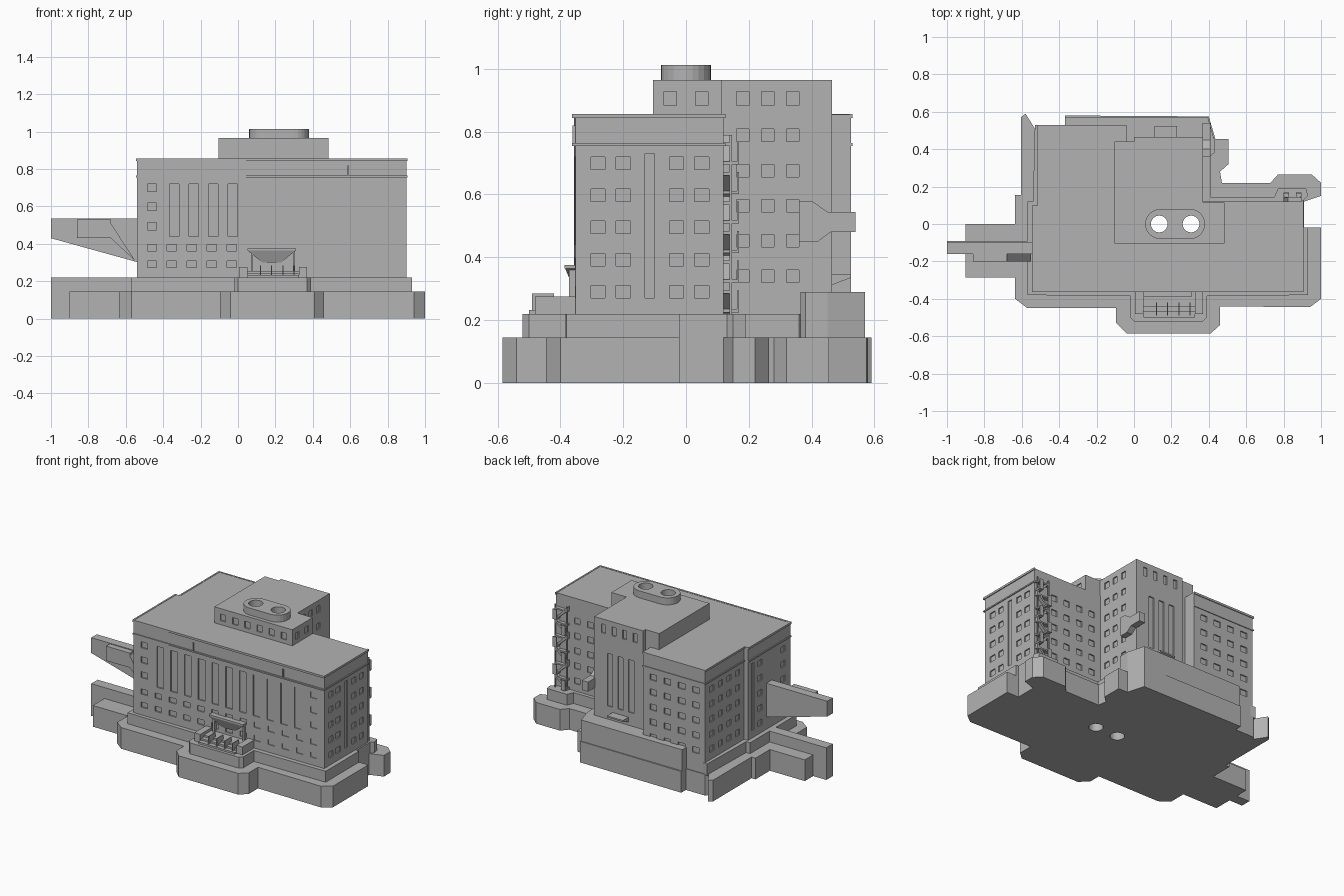
import bpy, bmesh, math
from mathutils import Vector, Matrix

old = bpy.data.objects.get("Cube")
if old:
    bpy.data.objects.remove(old, do_unlink=True)

grey = bpy.data.materials.new("plain_grey")
grey.use_nodes = True
COLOUR = (0.45, 0.45, 0.45, 1)
grey.diffuse_color = COLOUR
grey.node_tree.nodes["Principled BSDF"].inputs["Base Color"].default_value = COLOUR


def finish(name, bm):
    bmesh.ops.recalc_face_normals(bm, faces=bm.faces)
    me = bpy.data.meshes.new(name)
    bm.to_mesh(me)
    bm.free()
    me.materials.append(grey)
    ob = bpy.data.objects.new(name, me)
    bpy.context.collection.objects.link(ob)
    return ob


def extrude(name, pts, vec):
    bm = bmesh.new()
    f = bm.faces.new([bm.verts.new(p) for p in pts])
    r = bmesh.ops.extrude_face_region(bm, geom=[f])
    bmesh.ops.translate(bm, vec=vec, verts=[v for v in r["geom"] if isinstance(v, bmesh.types.BMVert)])
    return finish(name, bm)


def slab(name, pts, z0, z1):
    return extrude(name, [(x, y, z0) for x, y in pts], (0, 0, z1 - z0))


def side_profile(name, pts, y0, y1):
    return extrude(name, [(x, y0, z) for x, z in pts], (0, y1 - y0, 0))


def add_box(bm, lo, hi):
    lo, hi = Vector(lo), Vector(hi)
    m = Matrix.Translation((lo + hi) / 2) @ Matrix.Diagonal((*(hi - lo), 1))
    bmesh.ops.create_cube(bm, size=1, matrix=m)


def boxes(name, items):
    bm = bmesh.new()
    for lo, hi in items:
        add_box(bm, lo, hi)
    return finish(name, bm)


def cut(ob, cutter):
    m = ob.modifiers.new("cut", "BOOLEAN")
    m.operation, m.object, m.solver = "DIFFERENCE", cutter, "EXACT"
    bpy.context.view_layer.objects.active = ob
    bpy.ops.object.modifier_apply(modifier=m.name)


# Stepped ground plinth
base = slab("base", [
    (-.635, 0), (-.9, 0), (-.9, -.09), (-1, -.09), (-1, -.16), (-.9, -.16), (-.9, -.285),
    (-.635, -.285), (-.635, -.4), (-.57, -.45), (-.095, -.45), (-.095, -.53), (-.04, -.585),
    (.41, -.585), (.46, -.54), (.46, -.44), (.94, -.445), (1, -.4), (1, -.02), (.91, -.02),
    (.91, .12), (1, .15), (1, .22), (.95, .265), (.77, .265), (.73, .22), (.47, .22),
    (.46, .28), (.505, .32), (.505, .455), (.435, .455), (.4, .575), (-.37, .58),
    (-.37, .53), (-.515, .53), (-.53, .51), (-.58, .59), (-.605, .57), (-.605, .155), (-.635, .155)], 0, .145)
tier = slab("upper_plinth", [
    (-.57, -.09), (-1, -.09), (-1, -.16), (-.57, -.16), (-.57, -.38), (-.02, -.385), (-.02, -.5),
    (0, -.52), (.37, -.52), (.39, -.5), (.39, -.385), (.93, -.38), (.93, -.02), (.91, -.02),
    (.91, .13), (.93, .15), (.92, .19), (.77, .19), (.75, .145), (.41, .145), (.41, .36),
    (.37, .4), (-.53, .53), (-.54, .12), (-.57, .12)], .14, .22)
slab("rear_terrace", [(-.37, .4), (-.37, .57), (.395, .57), (.43, .45), (.43, .38), (.41, .365), (.1, .365)], .14, .29)

# Building blocks
body = slab("main_block", [
    (-.54, -.357), (.9, -.352), (.9, .12), (.37, .12), (.37, .465), (0, .465), (0, .44),
    (-.04, .44), (-.04, .525), (-.51, .525), (-.51, .1), (-.54, .1)], .14, .855)
pent = slab("penthouse", [
    (-.105, -.105), (.485, -.105), (.485, .115), (.37, .115), (.37, .465), (0, .465),
    (0, .44), (-.105, .44)], .85, .965)

# Rounded chimney block
ring = []
for cx, start in ((.3, -90), (.14, 90)):
    for i in range(13):
        a = math.radians(start + i * 15)
        ring.append((cx + .08 * math.cos(a), .08 * math.sin(a)))
chimney = slab("chimney", ring, .96, 1.013)

# Twin shafts through the whole building
bm = bmesh.new()
for x in (.135, .305):
    bmesh.ops.create_cone(bm, cap_ends=True, segments=24, radius1=.045, radius2=.045, depth=3,
                          matrix=Matrix.Translation((x, 0, 0)))
shafts = finish("shaft_cutter", bm)
for ob in (base, tier, body, pent, chimney):
    cut(ob, shafts)
bpy.data.objects.remove(shafts)

# Recessed windows
D = .008
wins = bmesh.new()


def windows(axis, wall, centres, rows, w, h):
    for c in centres:
        for z in rows:
            lo, hi = [c - w / 2, wall - D, z - h / 2], [c + w / 2, wall + D, z + h / 2]
            if axis == "x":
                lo[0], lo[1], hi[0], hi[1] = lo[1], lo[0], hi[1], hi[0]
            add_box(wins, lo, hi)


def spread(a, b, n):
    return [a + (b - a) * i / (n - 1) for i in range(n)]


floors = spread(.29, .7, 5)
windows("y", -.355, spread(-.46, .82, 13), (.29, .38), .05, .035)
windows("y", -.355, spread(-.34, .7, 11), (.58,), .05, .28)
windows("y", -.355, (-.46, .82), floors[2:], .05, .04)
windows("x", .9, (-.28, -.2, -.03, .05), floors, .045, .04)
windows("x", .9, (-.115,), (.5,), .03, .46)
windows("y", .12, spread(.44, .74, 4), floors, .045, .04)
windows("x", .37, (.18, .26, .34), spread(.34, .9, 6)[:5], .04, .04)
windows("y", .465, (.09, .17, .25), (.56,), .04, .36)
windows("y", .525, spread(-.44, -.12, 4), floors, .05, .04)
windows("x", -.51, spread(.17, .45, 4), floors, .045, .04)
windows("x", -.54, (-.28, -.03), floors, .045, .04)
windows("x", -.54, (.05,), (.5,), .03, .46)
cutter = finish("window_cutter", wins)
cut(body, cutter)
bpy.data.objects.remove(cutter)

wins = bmesh.new()
windows("y", -.105, spread(-.04, .42, 6), (.905,), .04, .045)
windows("x", .485, (-.05, .05), (.905,), .04, .045)
windows("x", .37, (.18, .26, .34), (.905,), .04, .045)
windows("y", .465, spread(.06, .3, 4), (.9,), .03, .06)
cutter = finish("penthouse_window_cutter", wins)
cut(pent, cutter)
bpy.data.objects.remove(cutter)

# Cornice strips and roof edge
trim = []
for z0, z1 in ((.755, .764), (.843, .857)):
    trim += [((-.545, -.363, z0), (.905, -.35, z1)), ((.895, -.36, z0), (.906, .125, z1)),
             ((-.546, -.36, z0), (-.535, .1, z1)), ((-.516, .1, z0), (-.505, .53, z1)),
             ((-.516, .52, z0), (-.04, .53, z1))]
trim += [((x - .004, -.362, .76), (x + .004, -.35, .82)) for x in (-.09, .59)]
boxes("cornice", trim)

# Sloped bridge on the right side and its bay
side_profile("bridge", [(-1, .535), (-.53, .535), (-.53, .3), (-1, .43)], -.16, -.1)
side_profile("bridge_bay", [(-.86, .53), (-.68, .53), (-.68, .51), (-.55, .31), (-.68, .43), (-.86, .43)], -.2, -.15)

# Front entrance: walls, steps, rails, posts
parts = [((x, -.48, .2), (x + .045, -.35, .275)) for x in (.005, .325)]
parts += [((.05, -.5 + i * .03, .2), (.325, -.35, .232 + i * .012)) for i in range(3)]
parts += [((x - .003, -.49, .22), (x + .003, -.42, .285)) for x in (.12, .18, .24, .3)]
parts += [((x - .006, -.372, .25), (x + .006, -.35, .36)) for x in (.075, .3)]
boxes("entrance", parts)

# Entrance canopy, flaring upward
bm = bmesh.new()
low = [bm.verts.new(p) for p in ((.13, -.35, .3), (.23, -.35, .3), (.23, -.358, .3), (.13, -.358, .3))]
top = [bm.verts.new(p) for p in ((.05, -.35, .365), (.31, -.35, .365), (.31, -.385, .365), (.05, -.385, .365))]
bm.faces.new(low)
bm.faces.new(top)
for i in range(4):
    j = (i + 1) % 4
    bm.faces.new((low[i], low[j], top[j], top[i]))
add_box(bm, (.05, -.387, .364), (.31, -.35, .376))
finish("entrance_canopy", bm)

# Bent duct on the tower and rear door hood
duct = [(.36, .58), (.4, .58), (.45, .545), (.54, .545), (.54, .48), (.46, .48), (.42, .45), (.36, .45)]
extrude("duct", [(.365, y, z) for y, z in duct], (.045, 0, 0))
hood = [(.46, .345), (.525, .345), (.525, .335), (.46, .31)]
extrude("rear_hood", [(.11, y, z) for y, z in hood], (.12, 0, 0))

# Zigzag fire stair
STEP = .094
stair = []
for i in range(6):
    z = .225 + i * STEP
    x = .865 if i % 2 else .8
    stair += [((x, .115, z), (x + .03, .168, z + .01)), ((x, .163, z), (x + .03, .168, z + .07)),
              ((.8, .115, z + .06), (.895, .145, z + .07))]
    a, b = (.8, .89) if i % 2 == 0 else (.89, .8)
    side_profile("stair_flight", [(a, z), (b, z + STEP), (b, z + STEP - .025), (a, z - .015)], .12, .143)
stair += [((x, .138, .2), (x + .008, .146, .79)) for x in (.8, .887)]
boxes("fire_stair", stair)
